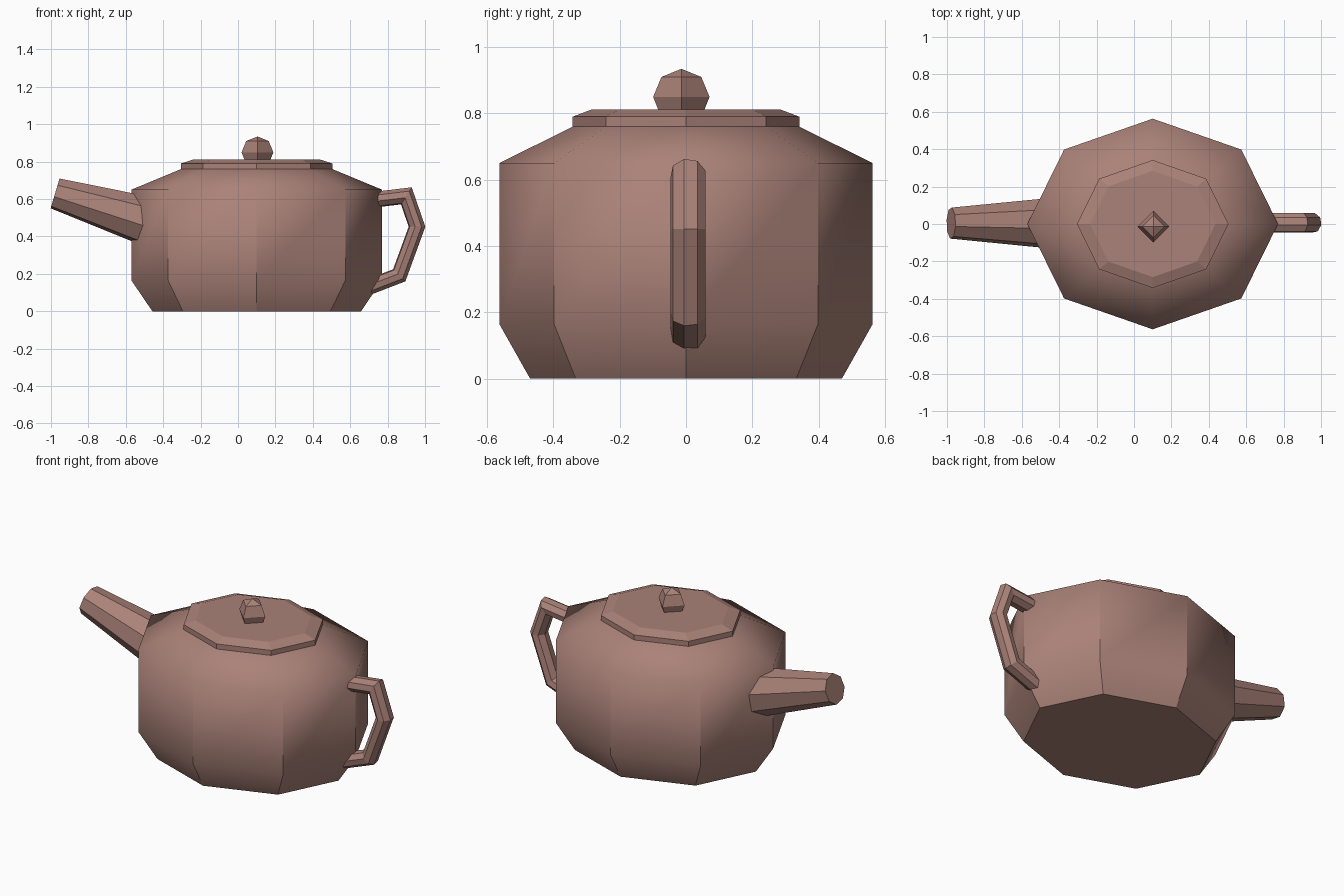
import bpy, bmesh
from math import sin, cos, pi, radians
from mathutils import Vector

if "Cube" in bpy.data.objects:
    bpy.data.objects.remove(bpy.data.objects["Cube"])

clay = bpy.data.materials.new("brown_clay")
clay.diffuse_color = (0.402, 0.223, 0.188, 1)
clay.use_nodes = True
clay.node_tree.nodes["Principled BSDF"].inputs["Base Color"].default_value = clay.diffuse_color


def loft(name, rings, smooth_rows=None):
    """Skin closed rings of points, capping both ends."""
    bm = bmesh.new()
    rows = [[bm.verts.new(p) for p in ring] for ring in rings]
    n = len(rows[0])
    bm.faces.new(rows[0])
    bm.faces.new(rows[-1])
    for a, b in zip(rows, rows[1:]):
        for i in range(n):
            j = (i + 1) % n
            bm.faces.new((a[i], a[j], b[j], b[i]))
    bmesh.ops.recalc_face_normals(bm, faces=bm.faces)
    if smooth_rows:
        # round over the horizontal edges, keep the vertical wall edges sharp
        lo, hi = smooth_rows
        for f in bm.faces:
            f.smooth = len(f.verts) == 4
        for e in bm.edges:
            z = [v.co.z for v in e.verts]
            level = abs(z[0] - z[1]) < 1e-4
            e.smooth = (lo - 1e-3 < z[0] < hi + 1e-3) if level else max(z) > hi + 1e-3
    mesh = bpy.data.meshes.new(name)
    bm.to_mesh(mesh)
    bm.free()
    mesh.materials.append(clay)
    ob = bpy.data.objects.new(name, mesh)
    bpy.context.collection.objects.link(ob)
    return ob


def level_ring(cx, cy, rx, ry, z, n):
    return [(cx + rx * cos(2 * pi * i / n), cy + ry * sin(2 * pi * i / n), z)
            for i in range(n)]


def tube_ring(c, up, r_up, r_y, n=8, turn=10):
    """Ring around c spanned by the y axis and a direction in the xz plane."""
    pts = []
    for i in range(n):
        a = radians(turn) + 2 * pi * (i + 0.5) / n
        pts.append(c + up * (r_up * sin(a)) + Vector((0, -r_y * cos(a), 0)))
    return pts


# Eight-sided pot body
body = [(0.558, 0.47, 0), (0.67, 0.563, 0.165), (0.67, 0.563, 0.65), (0.405, 0.342, 0.76)]
loft("body", [level_ring(0.1, 0, rx, ry, z, 8) for rx, ry, z in body], (0.165, 0.65))

# Lid with bevelled rim
lid = [(0.405, 0.342, 0.757), (0.405, 0.342, 0.79), (0.336, 0.284, 0.812)]
loft("lid", [level_ring(0.1, 0, rx, ry, z, 8) for rx, ry, z in lid])

# Four-sided knob with pointed top
knob = [(0.067, 0.805), (0.085, 0.85), (0.06, 0.91), (0.001, 0.934)]
loft("lid_knob", [level_ring(0.104, -0.014, r, r, z, 4) for r, z in knob])

# Tapered spout
mouth = Vector((-0.978, 0.005, 0.63))
axis = Vector((0.406, 0, -0.122)).normalized()
up = Vector((0.122, 0, 0.406)).normalized()
loft("spout", [tube_ring(mouth + axis * s, up, r, r)
               for s, r in ((0, 0.085), (0.53, 0.136))])

# Angular handle with mitred corners
path = [Vector((x, 0.006, z)) for x, z in
        ((0.70, 0.593), (0.90, 0.617), (0.957, 0.452), (0.862, 0.192), (0.68, 0.122))]
rings = []
for i, p in enumerate(path):
    d_in = (p - path[max(i - 1, 0)]).normalized() if i else (path[1] - p).normalized()
    d_out = (path[i + 1] - p).normalized() if i < len(path) - 1 else d_in
    t = (d_in + d_out).normalized()
    side = Vector((-t.z, 0, t.x))
    rings.append(tube_ring(p, side, 0.043 / t.dot(d_in), 0.054))
loft("handle", rings)
